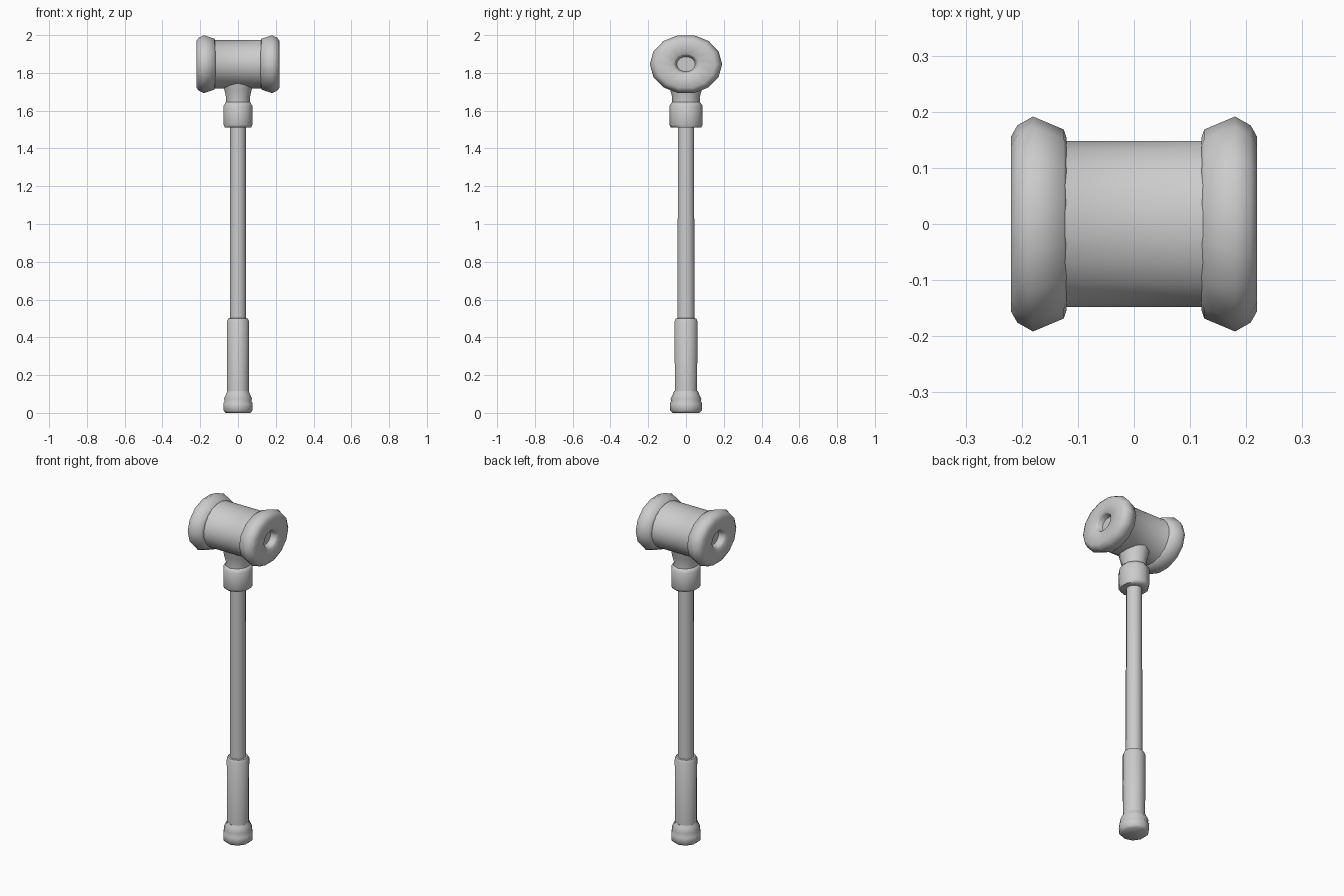
import bpy, bmesh, math
from mathutils import Matrix

cube = bpy.data.objects.get("Cube")
if cube:
    bpy.data.objects.remove(cube)

grey = bpy.data.materials.new("plain grey")
grey.use_nodes = True
colour = (0.6, 0.6, 0.6, 1)
grey.diffuse_color = colour
grey.node_tree.nodes["Principled BSDF"].inputs["Base Color"].default_value = colour


def lathe(name, profile, sides, depth=1.0, along_x=False, centre_z=0.0, angle=40):
    """Spin (distance, radius) points round an axis; depth stretches y."""
    bm = bmesh.new()
    rings = []
    for d, r in profile:
        ring = []
        for i in range(sides):
            a = math.tau * (i + 0.5) / sides
            ring.append(bm.verts.new((r * math.cos(a), r * depth * math.sin(a), d)))
        rings.append(ring)
    for low, high in zip(rings, rings[1:]):
        for i in range(sides):
            j = (i + 1) % sides
            bm.faces.new((low[i], low[j], high[j], high[i]))
    bm.faces.new(rings[0][::-1])
    bm.faces.new(rings[-1])
    if along_x:
        bm.transform(Matrix.Rotation(math.pi / 2, 4, "Y"))
    bm.transform(Matrix.Translation((0, 0, centre_z)))
    bmesh.ops.recalc_face_normals(bm, faces=bm.faces)
    mesh = bpy.data.meshes.new(name)
    bm.to_mesh(mesh)
    bm.free()
    mesh.materials.append(grey)
    obj = bpy.data.objects.new(name, mesh)
    bpy.context.collection.objects.link(obj)
    bpy.ops.object.select_all(action="DESELECT")
    obj.select_set(True)
    bpy.context.view_layer.objects.active = obj
    bpy.ops.object.shade_smooth_by_angle(angle=math.radians(angle))
    return obj


# Handle: pommel, grip and shaft
lathe("pommel", [(0, 0.068), (0.012, 0.08), (0.05, 0.082), (0.062, 0.074),
                 (0.075, 0.078), (0.1, 0.066), (0.115, 0.06)], 10, 1.05, angle=60)
lathe("grip", [(0.09, 0.059), (0.485, 0.061), (0.5, 0.054), (0.502, 0.042)], 12, 1.03)
lathe("shaft", [(0.48, 0.044), (1.53, 0.043)], 12, 1.04)

# Socket joining the shaft to the head
lathe("collar", [(1.51, 0.05), (1.512, 0.074), (1.525, 0.08), (1.625, 0.08),
                 (1.645, 0.068)], 10, 1.1, angle=60)
lathe("neck", [(1.63, 0.068), (1.67, 0.066), (1.71, 0.076), (1.76, 0.085)], 10, 1.1, angle=60)

# Head barrel, flattened vertically
HEAD_Z = 1.846
lathe("head_barrel", [(-0.14, 0.138), (-0.12, 0.129), (0.12, 0.129), (0.14, 0.138)],
      20, 1.16, True, HEAD_Z)

# Striking ends with a hollow in each face
for side, name in ((1, "left_striking_end"), (-1, "right_striking_end")):
    profile = [(0.12, 0.125), (0.125, 0.138), (0.18, 0.157), (0.208, 0.144),
               (0.219, 0.128), (0.218, 0.055), (0.208, 0.047), (0.18, 0.04)]
    lathe(name, [(side * d, r) for d, r in profile], 14, 1.22, True, HEAD_Z, 60)
